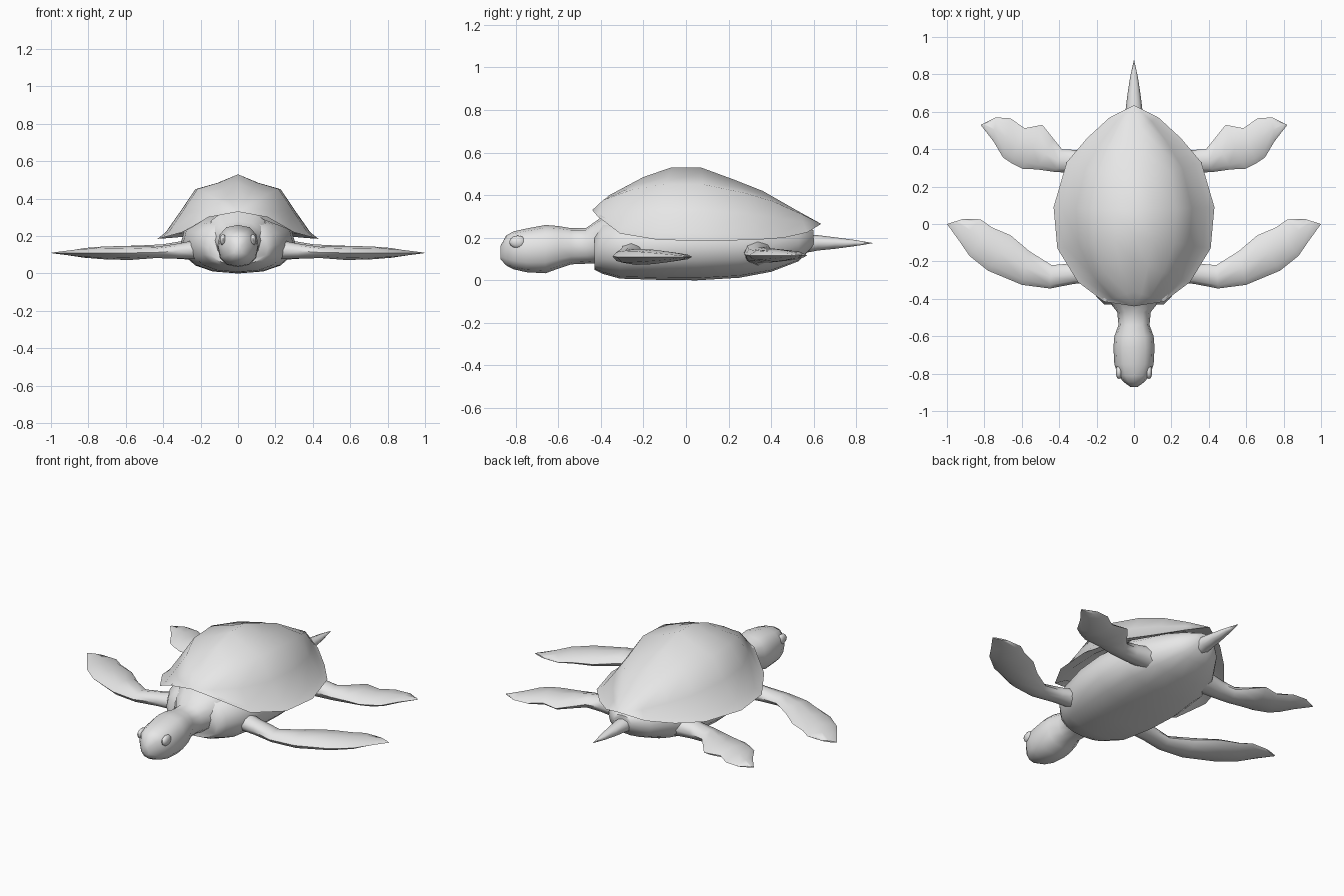
import bpy
import bmesh
import math

if "Cube" in bpy.data.objects:
    bpy.data.objects.remove(bpy.data.objects["Cube"])

grey = bpy.data.materials.new("plain grey")
grey.diffuse_color = (0.8, 0.8, 0.8, 1)
grey.use_nodes = True
grey.node_tree.nodes["Principled BSDF"].inputs["Base Color"].default_value = grey.diffuse_color


def finish(obj, angle, mirrored=False):
    obj.data.materials.append(grey)
    if mirrored:
        obj.modifiers.new("mirror", 'MIRROR')
    bpy.ops.object.select_all(action='DESELECT')
    obj.select_set(True)
    bpy.context.view_layer.objects.active = obj
    bpy.ops.object.shade_smooth_by_angle(angle=math.radians(angle))


def loft(name, rings, angle=60, mirrored=False):
    """Skin a row of closed rings and cap both ends."""
    bm = bmesh.new()
    rows = [[bm.verts.new(p) for p in ring] for ring in rings]
    n = len(rows[0])
    for a, b in zip(rows, rows[1:]):
        for k in range(n):
            bm.faces.new((a[k], a[(k + 1) % n], b[(k + 1) % n], b[k]))
    bm.faces.new(rows[0])
    bm.faces.new(rows[-1][::-1])
    bmesh.ops.remove_doubles(bm, verts=bm.verts, dist=0.0005)
    bmesh.ops.recalc_face_normals(bm, faces=bm.faces)
    mesh = bpy.data.meshes.new(name)
    bm.to_mesh(mesh)
    bm.free()
    obj = bpy.data.objects.new(name, mesh)
    bpy.context.collection.objects.link(obj)
    finish(obj, angle, mirrored)
    return obj


def oval(y, w, z0, z1, n=12, power=0.85):
    """Rounded cross-section across the body at depth y."""
    pts = []
    for k in range(n):
        a = 2 * math.pi * k / n
        c, s = math.cos(a), math.sin(a)
        pts.append((w * math.copysign(abs(c) ** power, c), y,
                    (z0 + z1) / 2 + (z1 - z0) / 2 * math.copysign(abs(s) ** power, s)))
    return pts


def blade(lead, trail, z, t):
    """Lens-shaped flipper section between leading and trailing edges."""
    pts = []
    for k in range(8):
        a = math.pi * k / 4
        f = (1 + math.cos(a)) / 2
        pts.append((trail[0] + (lead[0] - trail[0]) * f,
                    trail[1] + (lead[1] - trail[1]) * f, z + t * math.sin(a)))
    return pts


# Upper shell: each row runs from rim over the ridge to the other rim, then back below
rim = [(0, -.44, .33), (.16, -.415, .30), (.30, -.31, .22), (.41, -.13, .19),
       (.43, .09, .185), (.36, .33, .19), (.25, .46, .20), (.13, .57, .225), (0, .635, .265)]
ridge = [(-.44, .33), (-.36, .40), (-.20, .485), (-.07, .53), (.07, .53),
         (.22, .475), (.36, .42), (.50, .34), (.635, .265)]
arch = [(1, 0), (.9, .10), (.72, .42), (.53, .77), (.25, .87), (0, 1)]
rows = []
for i, ((rx, ry, rz), (cy, cz)) in enumerate(zip(rim, ridge)):
    half = [(rx * fx, ry + (cy - ry) * (1 - fx), rz + (cz - rz) * fz) for fx, fz in arch]
    other = [(-x, y, z) for x, y, z in half[-2::-1]]
    if 0 < i < len(rim) - 1:
        under = [(-rx * .82, ry * .92, rz + .025), (0, cy, cz - .06), (rx * .82, ry * .92, rz + .025)]
    else:
        under = [(0, ry, rz)] * 3
    rows.append(half + other + under)
loft("upper_shell", rows, 50)

# Body and belly
loft("body", [oval(*s, n=16) for s in (
    (-.43, .16, .05, .22), (-.39, .20, .03, .28), (-.31, .25, .008, .30), (-.12, .295, .002, .32),
    (.05, .305, 0, .33), (.25, .285, .012, .32), (.40, .23, .04, .29),
    (.53, .14, .09, .26), (.60, .06, .16, .235))])

# Head and neck
loft("head_and_neck", [oval(*s, n=12) for s in (
    (-.34, .16, .09, .34), (-.42, .13, .08, .28), (-.47, .09, .078, .245), (-.54, .083, .075, .245),
    (-.60, .105, .055, .255), (-.66, .11, .033, .26), (-.75, .105, .038, .243),
    (-.81, .085, .052, .23), (-.845, .055, .07, .21), (-.872, .018, .10, .16))])

# Eyes set into the sides of the head
bpy.ops.mesh.primitive_uv_sphere_add(segments=10, ring_count=6, radius=1)
eye = bpy.context.object
eye.name = "eyes"
for v in eye.data.vertices:
    v.co = (.08 + v.co.x * .018, -.79 + v.co.y * .04, .18 + v.co.z * .03)
finish(eye, 60, True)

# Tail
loft("tail", [oval(*s, n=8, power=1) for s in (
    (.54, .05, .125, .22), (.62, .044, .14, .212), (.70, .034, .148, .202),
    (.79, .02, .16, .19), (.875, .001, .174, .176))])

# Front flippers
loft("front_flippers", [blade(*s) for s in (
    ((.20, -.31), (.20, -.19), .13, .055), ((.32, -.32), (.32, -.21), .12, .04),
    ((.45, -.345), (.44, -.22), .112, .03), ((.60, -.325), (.56, -.145), .11, .038),
    ((.78, -.25), (.66, -.06), .11, .034), ((.88, -.17), (.76, -.018), .11, .026),
    ((.935, -.09), (.82, .025), .11, .016), ((1.0, .0), (.91, .028), .11, .004))], 60, True)

# Rear flippers
loft("rear_flippers", [blade(*s) for s in (
    ((.19, .27), (.19, .41), .13, .06), ((.30, .272), (.30, .395), .125, .048),
    ((.42, .278), (.385, .40), .12, .036), ((.52, .292), (.43, .455), .118, .034),
    ((.595, .295), (.49, .53), .117, .032), ((.655, .325), (.585, .512), .117, .03),
    ((.70, .355), (.66, .565), .117, .024), ((.75, .44), (.74, .57), .117, .014),
    ((.82, .53), (.80, .54), .117, .003))], 60, True)
